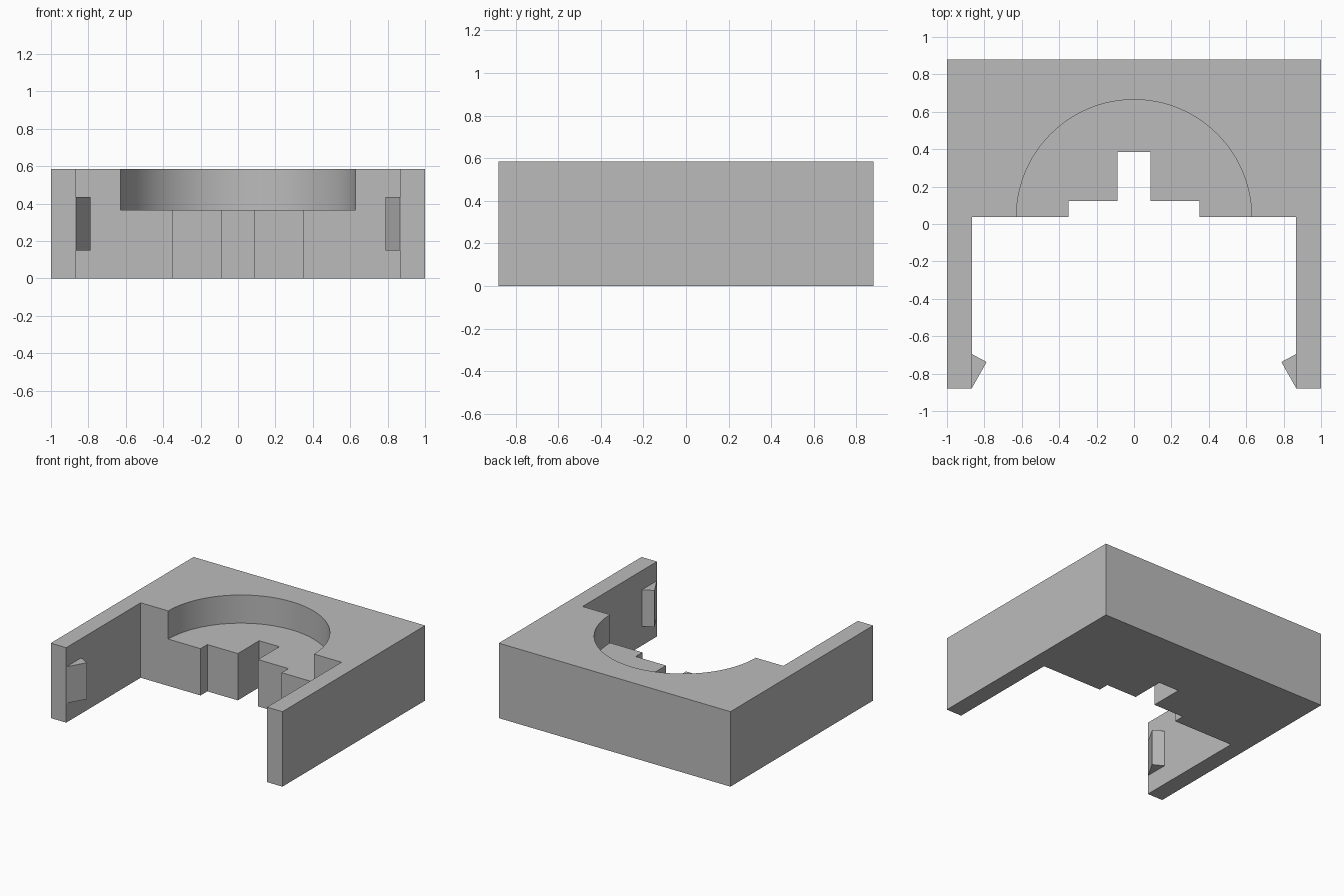
import bpy
import bmesh

cube = bpy.data.objects.get("Cube")
if cube:
    bpy.data.objects.remove(cube, do_unlink=True)

grey = bpy.data.materials.new("light grey")
grey.use_nodes = True
colour = (0.5, 0.5, 0.5, 1)
grey.diffuse_color = colour
grey.node_tree.nodes["Principled BSDF"].inputs["Base Color"].default_value = colour


def prism(name, outline, bottom, top):
    """Extrude a flat xy outline between two heights."""
    bm = bmesh.new()
    base = bm.faces.new([bm.verts.new((x, y, bottom)) for x, y in outline])
    moved = bmesh.ops.extrude_face_region(bm, geom=[base])["geom"]
    for v in moved:
        if isinstance(v, bmesh.types.BMVert):
            v.co.z = top
    bmesh.ops.recalc_face_normals(bm, faces=bm.faces)
    mesh = bpy.data.meshes.new(name)
    bm.to_mesh(mesh)
    bm.free()
    obj = bpy.data.objects.new(name, mesh)
    bpy.context.collection.objects.link(obj)
    mesh.materials.append(grey)
    return obj


# Bracket body: back block, two arms and the stepped slot
half = [(1, 0.88), (1, -0.88), (0.867, -0.88), (0.867, 0.038),
        (0.35, 0.038), (0.35, 0.122), (0.087, 0.122), (0.087, 0.385)]
body = prism("bracket_body", half + [(-x, y) for x, y in reversed(half)], 0, 0.585)

# Round recess in the top
bpy.ops.mesh.primitive_cylinder_add(vertices=96, radius=0.629, depth=0.6,
                                    location=(0, 0.036, 0.665))
cutter = bpy.context.object
cutter.name = "recess_cutter"
cutter.data.materials.append(grey)
cutter.hide_render = True
cut = body.modifiers.new("round recess", 'BOOLEAN')
cut.operation = 'DIFFERENCE'
cut.solver = 'EXACT'
cut.object = cutter
bpy.ops.object.select_all(action='DESELECT')
body.select_set(True)
bpy.context.view_layer.objects.active = body
bpy.ops.object.modifier_apply(modifier=cut.name)
bpy.data.objects.remove(cutter, do_unlink=True)
bpy.ops.object.shade_smooth_by_angle(angle=0.5)

# Snap teeth on the inner faces of the arms
tooth = [(0.867, -0.878), (0.788, -0.738), (0.867, -0.695)]
for side, sign in (("left", 1), ("right", -1)):
    prism(side + "_snap_tooth", [(sign * x, y) for x, y in tooth], 0.15, 0.435)
